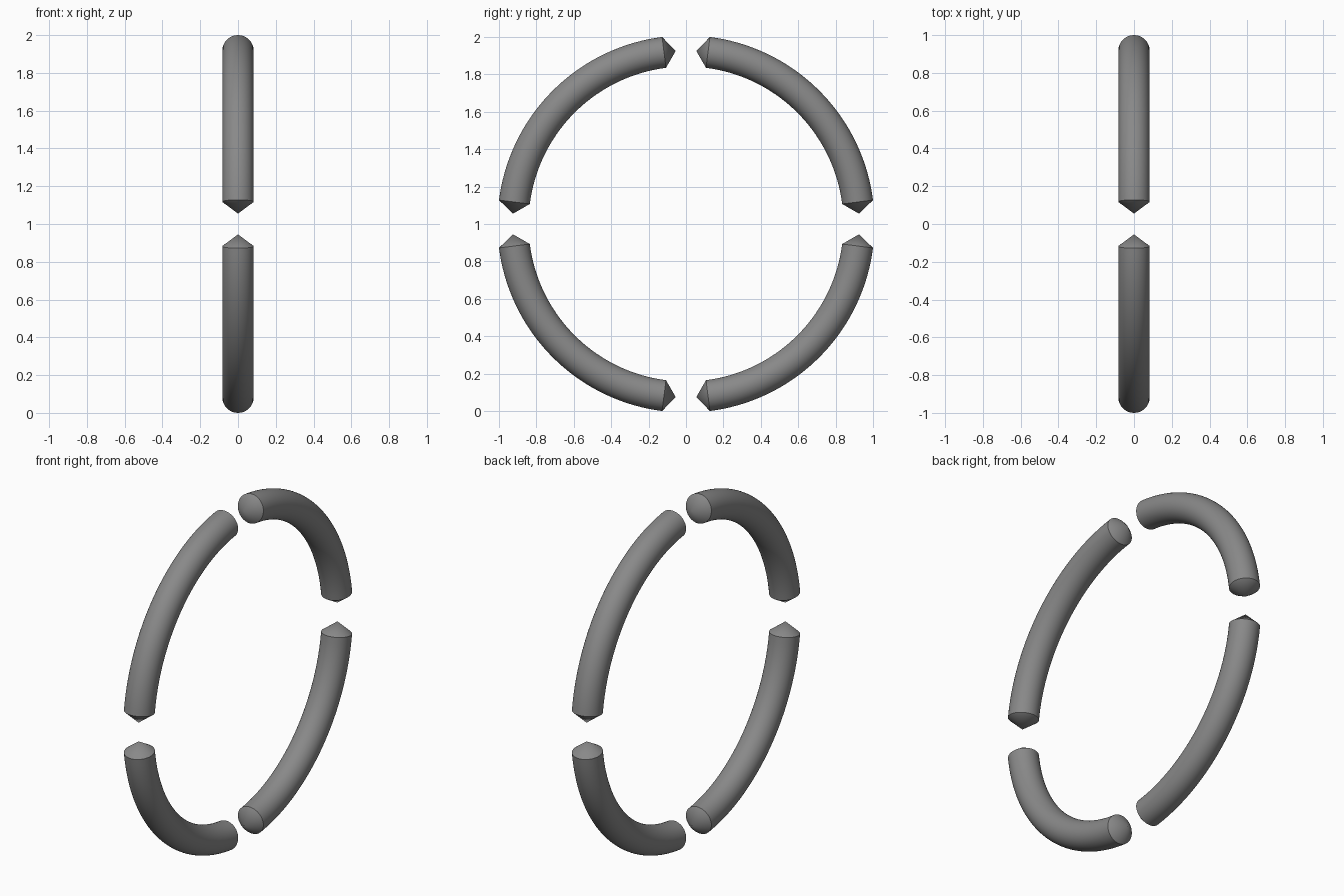
import bpy, bmesh, math
from mathutils import Vector

if "Cube" in bpy.data.objects:
    bpy.data.objects.remove(bpy.data.objects["Cube"])

RING_R = 0.925            # radius of the ring centre line
TUBE_R = 0.083            # radius of the tube
GAP = math.radians(7.3)   # angle from each axis to the tube end
TIP = 0.063               # height of the pointed ends
SIDES, STEPS = 48, 36

grey = bpy.data.materials.new("grey")
grey.diffuse_color = (0.25, 0.25, 0.25, 1)
grey.use_nodes = True
grey.node_tree.nodes["Principled BSDF"].inputs["Base Color"].default_value = grey.diffuse_color


def arc_point(angle, radius):
    return Vector((0, radius * math.cos(angle), 1 + radius * math.sin(angle)))


def arc_segment(name, start):
    bm = bmesh.new()
    first, last = start + GAP, start + math.pi / 2 - GAP

    # curved tube
    rings = []
    for i in range(STEPS + 1):
        a = first + (last - first) * i / STEPS
        ring = []
        for j in range(SIDES):
            t = 2 * math.pi * j / SIDES
            p = arc_point(a, RING_R + TUBE_R * math.cos(t))
            p.x = TUBE_R * math.sin(t)
            ring.append(bm.verts.new(p))
        rings.append(ring)
    for r0, r1 in zip(rings, rings[1:]):
        for j in range(SIDES):
            k = (j + 1) % SIDES
            bm.faces.new((r0[j], r0[k], r1[k], r1[j]))

    # pointed ends
    for ring, a, direction in ((rings[0], first, -1), (rings[-1], last, 1)):
        tangent = Vector((0, -math.sin(a), math.cos(a))) * direction
        tip = bm.verts.new(arc_point(a, RING_R) + tangent * TIP)
        for j in range(SIDES):
            bm.faces.new((ring[j], ring[(j + 1) % SIDES], tip))

    bmesh.ops.recalc_face_normals(bm, faces=bm.faces[:])
    for f in bm.faces:
        f.smooth = True
    # keep the rim between tube and point crisp
    for e in bm.edges:
        if e.calc_face_angle(0) > math.radians(30):
            e.smooth = False

    mesh = bpy.data.meshes.new(name)
    bm.to_mesh(mesh)
    bm.free()
    mesh.materials.append(grey)
    bpy.context.collection.objects.link(bpy.data.objects.new(name, mesh))


# four quarter arcs around the ring
for n, label in enumerate(("upper_back", "upper_front", "lower_front", "lower_back")):
    arc_segment(label + "_arc", n * math.pi / 2)
